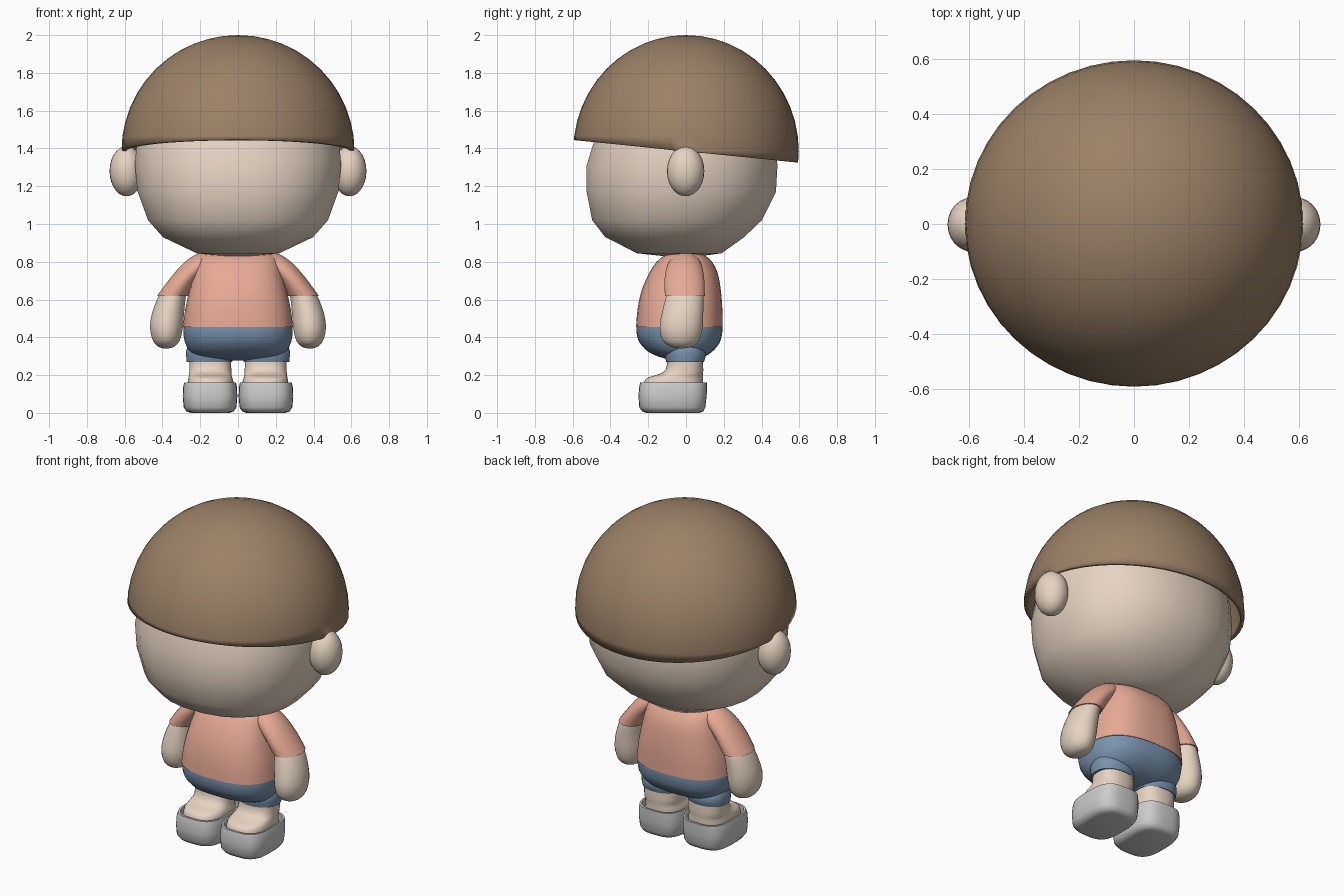
import bpy, bmesh, math
from mathutils import Vector


def material(name, rgb):
    m = bpy.data.materials.new(name)
    m.diffuse_color = (*rgb, 1)
    return m


SKIN = material("skin", (0.80, 0.66, 0.54))
HAIR = material("hair", (0.33, 0.22, 0.135))
SHIRT = material("shirt", (0.80, 0.40, 0.30))
DENIM = material("shorts", (0.19, 0.29, 0.42))


def finish(bm, name, mat=None, mirror=False, angle=45):
    bmesh.ops.recalc_face_normals(bm, faces=bm.faces)
    me = bpy.data.meshes.new(name)
    bm.to_mesh(me)
    bm.free()
    ob = bpy.data.objects.new(name, me)
    bpy.context.collection.objects.link(ob)
    if mat:
        me.materials.append(mat)
    bpy.ops.object.select_all(action='DESELECT')
    ob.select_set(True)
    bpy.context.view_layer.objects.active = ob
    bpy.ops.object.shade_smooth_by_angle(angle=math.radians(angle))
    if mirror:
        ob.modifiers.new("mirror", 'MIRROR')
    return ob


def refine(rings, steps):
    """Smooth curve (Catmull-Rom) through the ring values."""
    out = []
    for i in range(len(rings) - 1):
        a, b, c, d = (rings[max(0, min(len(rings) - 1, i + k))] for k in (-1, 0, 1, 2))
        for s in range(steps):
            t = s / steps
            out.append([q + 0.5 * t * (r - p + t * (2*p - 5*q + 4*r - u + t * (3*(q - r) + u - p)))
                        for p, q, r, u in zip(a, b, c, d)])
    return out + [list(rings[-1])]


def loft(name, rings, mat=None, e=2.0, n=28, steps=1, mirror=False, angle=45):
    """Stack of superellipse rings given as (z, x0, x1, y0, y1)."""
    bm = bmesh.new()
    loops = []
    for z, x0, x1, y0, y1 in refine(rings, steps):
        loop = []
        for k in range(n):
            a = 2 * math.pi * (k + 0.5) / n
            c, s = math.cos(a), math.sin(a)
            px = math.copysign(abs(c) ** (2 / e), c)
            py = math.copysign(abs(s) ** (2 / e), s)
            loop.append(bm.verts.new(((x0 + x1) / 2 + px * (x1 - x0) / 2,
                                      (y0 + y1) / 2 + py * (y1 - y0) / 2, z)))
        loops.append(loop)
    for a, b in zip(loops, loops[1:]):
        for k in range(n):
            j = (k + 1) % n
            bm.faces.new((a[k], a[j], b[j], b[k]))
    bm.faces.new(loops[0])
    bm.faces.new(loops[-1])
    return finish(bm, name, mat, mirror, angle)


# Hair: hollow bowl, rim tilted down toward the back
bm = bmesh.new()
bmesh.ops.create_uvsphere(bm, u_segments=48, v_segments=24, radius=1)
bmesh.ops.scale(bm, vec=(0.617, 0.597, 0.615), verts=bm.verts)
bmesh.ops.translate(bm, vec=(0, 0, 1.385), verts=bm.verts)
bmesh.ops.bisect_plane(bm, geom=bm.verts[:] + bm.edges[:] + bm.faces[:],
                       plane_co=(0, 0, 1.385), plane_no=Vector((0, 0.1, 1)), clear_inner=True)
hair = finish(bm, "hair", HAIR)
shell = hair.modifiers.new("thickness", 'SOLIDIFY')
shell.thickness, shell.offset = 0.022, -1

# Head: wide, slightly boxy, coarse rings
head = [(0.83, 0.09, -0.12, 0.08), (0.845, 0.22, -0.26, 0.19), (0.93, 0.40, -0.43, 0.31),
        (1.02, 0.48, -0.50, 0.405), (1.17, 0.535, -0.53, 0.48), (1.31, 0.55, -0.53, 0.488),
        (1.44, 0.54, -0.49, 0.475), (1.57, 0.50, -0.45, 0.43), (1.70, 0.40, -0.36, 0.34),
        (1.80, 0.24, -0.22, 0.21), (1.83, 0.06, -0.06, 0.06)]
loft("head", [(z, -x, x, f, b) for z, x, f, b in head], SKIN, e=2.25, n=24, angle=60)

# Ears
bm = bmesh.new()
bmesh.ops.create_uvsphere(bm, u_segments=24, v_segments=14, radius=1)
bmesh.ops.scale(bm, vec=(0.09, 0.099, 0.133), verts=bm.verts)
bmesh.ops.translate(bm, vec=(0.59, -0.002, 1.28), verts=bm.verts)
finish(bm, "ears", SKIN, mirror=True)

# Shirt body
body = [(0.455, 0.292, -0.265, 0.195), (0.55, 0.28, -0.257, 0.193), (0.65, 0.258, -0.235, 0.185),
        (0.75, 0.232, -0.19, 0.165), (0.82, 0.208, -0.135, 0.12), (0.855, 0.17, -0.06, 0.05)]
loft("shirt_body", [(z, -x, x, f, b) for z, x, f, b in body], SHIRT, e=2.6, n=36, steps=3)

# Sleeves and arms
loft("sleeves", [(0.62, 0.265, 0.428, -0.112, 0.10), (0.70, 0.215, 0.37, -0.115, 0.098),
                 (0.78, 0.14, 0.302, -0.10, 0.085), (0.83, 0.10, 0.24, -0.065, 0.055),
                 (0.847, 0.11, 0.20, -0.03, 0.03)],
     SHIRT, steps=3, mirror=True)
loft("arms", [(0.342, 0.365, 0.395, -0.04, -0.01), (0.352, 0.335, 0.425, -0.085, 0.035),
              (0.385, 0.307, 0.452, -0.125, 0.07), (0.45, 0.292, 0.466, -0.14, 0.088),
              (0.53, 0.285, 0.455, -0.128, 0.092), (0.62, 0.275, 0.42, -0.105, 0.092),
              (0.66, 0.26, 0.39, -0.09, 0.08)],
     SKIN, steps=3, mirror=True)

# Shorts: rounded seat plus short legs
seat = [(0.278, 0.10, -0.06, 0.03), (0.29, 0.19, -0.12, 0.08), (0.32, 0.25, -0.195, 0.135),
        (0.37, 0.28, -0.245, 0.178), (0.42, 0.29, -0.262, 0.192), (0.456, 0.29, -0.263, 0.193)]
loft("shorts_seat", [(z, -x, x, f, b) for z, x, f, b in seat], DENIM, e=2.5, n=36, steps=3)
loft("shorts_legs", [(0.27, 0.03, 0.272, -0.105, 0.095), (0.30, 0.025, 0.275, -0.112, 0.105),
                     (0.33, 0.03, 0.275, -0.11, 0.10), (0.37, 0.06, 0.26, -0.08, 0.08)],
     DENIM, e=2.2, steps=2, mirror=True)

# Legs flowing into feet
loft("legs", [(0.11, 0.022, 0.268, -0.228, 0.09), (0.165, 0.024, 0.266, -0.222, 0.09),
              (0.188, 0.03, 0.262, -0.20, 0.09), (0.203, 0.034, 0.26, -0.15, 0.091),
              (0.228, 0.035, 0.258, -0.108, 0.092), (0.29, 0.036, 0.258, -0.098, 0.09)],
     SKIN, e=2.5, steps=2, mirror=True, angle=70)

# Shoes: open-topped with a thin rim
loft("shoes", [(0.0, 0.045, 0.25, -0.21, 0.07), (0.008, 0.022, 0.274, -0.232, 0.092),
               (0.03, 0.008, 0.288, -0.248, 0.103), (0.09, 0.003, 0.293, -0.252, 0.11),
               (0.14, 0.006, 0.29, -0.248, 0.112), (0.162, 0.01, 0.284, -0.242, 0.112),
               (0.162, 0.02, 0.274, -0.23, 0.10), (0.12, 0.022, 0.272, -0.228, 0.098)],
     e=3.2, n=36, mirror=True, angle=50)
